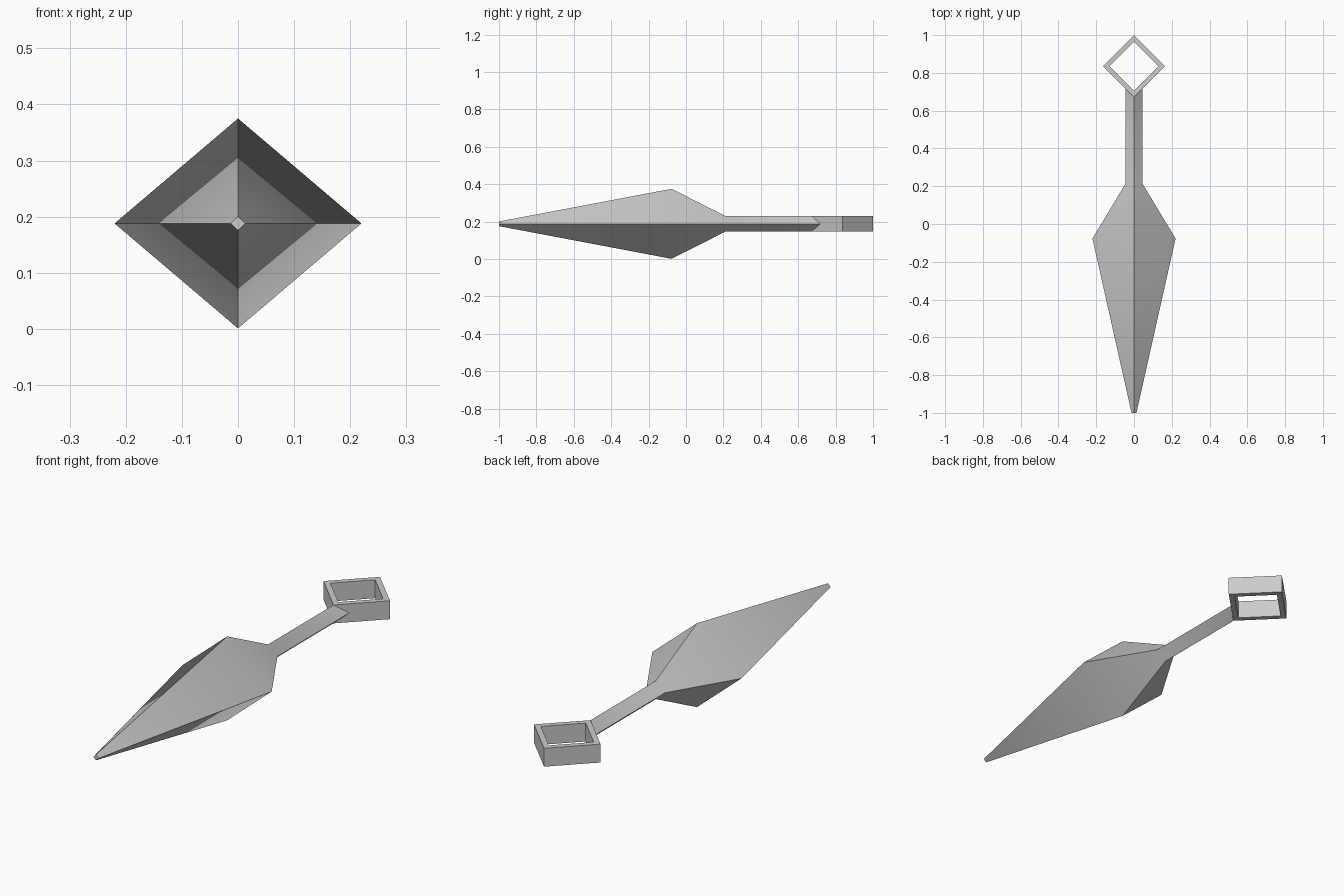
import bpy, bmesh, math

cube = bpy.data.objects.get("Cube")
if cube:
    bpy.data.objects.remove(cube, do_unlink=True)

MID = 0.188  # height of the long axis

steel = bpy.data.materials.new("grey steel")
steel.use_nodes = True
colour = (0.6, 0.6, 0.6, 1)
steel.diffuse_color = colour
steel.node_tree.nodes["Principled BSDF"].inputs["Base Color"].default_value = colour


def finish(name, bm, smooth):
    bmesh.ops.recalc_face_normals(bm, faces=bm.faces)
    mesh = bpy.data.meshes.new(name)
    bm.to_mesh(mesh)
    bm.free()
    mesh.materials.append(steel)
    obj = bpy.data.objects.new(name, mesh)
    bpy.context.collection.objects.link(obj)
    if smooth:
        bpy.ops.object.select_all(action="DESELECT")
        obj.select_set(True)
        bpy.context.view_layer.objects.active = obj
        bpy.ops.object.shade_smooth_by_angle(angle=math.radians(30))


def bridge(bm, a, b):
    for i in range(4):
        j = (i + 1) % 4
        bm.faces.new((a[i], a[j], b[j], b[i]))


# Blade and handle: diamond sections (y at sides, y at ridges, half width, half height)
sections = [
    (-1.0, -1.0, 0.013, 0.0125),
    (-0.077, -0.077, 0.22, 0.187),
    (0.212, 0.212, 0.046, 0.041),
    (0.722, 0.68, 0.046, 0.041),
]
bm = bmesh.new()
loops = []
for side_y, ridge_y, w, h in sections:
    points = [(w, side_y, MID), (0, ridge_y, MID + h),
              (-w, side_y, MID), (0, ridge_y, MID - h)]
    loops.append([bm.verts.new(p) for p in points])
for a, b in zip(loops, loops[1:]):
    bridge(bm, a, b)
bm.faces.new(loops[0])
# notched end that fits the corner of the ring
end = loops[-1]
bm.faces.new((end[0], end[1], end[3]))
bm.faces.new((end[1], end[2], end[3]))
finish("blade_and_handle", bm, True)

# Square pommel ring, turned on its corner
bm = bmesh.new()


def square(radius, z):
    return [bm.verts.new((radius * math.cos(i * math.pi / 2),
                          0.836 + radius * math.sin(i * math.pi / 2), z))
            for i in range(4)]


low, high = MID - 0.041, MID + 0.041
rings = [square(0.164, low), square(0.164, high),
         square(0.13, high), square(0.13, low)]
for k in range(4):
    bridge(bm, rings[k], rings[(k + 1) % 4])
finish("pommel_ring", bm, False)
